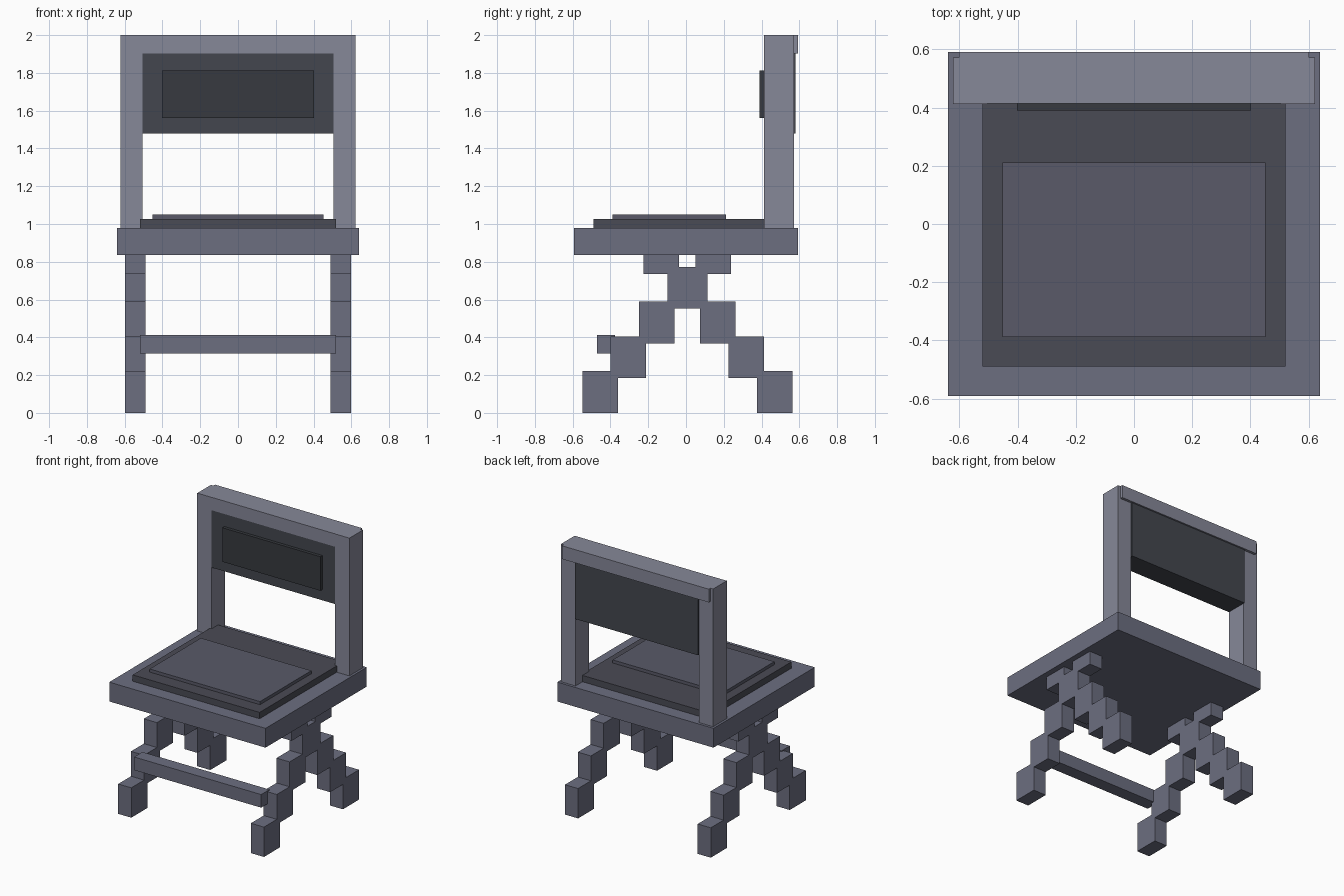
import bpy

if "Cube" in bpy.data.objects:
    bpy.data.objects.remove(bpy.data.objects["Cube"])


def material(name, rgb):
    m = bpy.data.materials.new(name)
    m.diffuse_color = (*rgb, 1)
    m.use_nodes = True
    m.node_tree.nodes["Principled BSDF"].inputs["Base Color"].default_value = m.diffuse_color
    return m


FRAME = material("frame_grey", (0.15, 0.156, 0.216))
BACK = material("back_grey", (0.24, 0.246, 0.314))
CUSHION = material("cushion_dark", (0.068, 0.07, 0.09))
SEAT_PAD = material("seat_pad_grey", (0.10, 0.102, 0.14))
PANEL = material("panel_dark", (0.056, 0.061, 0.077))
BACK_PAD = material("back_pad_dark", (0.038, 0.042, 0.05))


def box(name, x, y, z, mat):
    """Box from (min, max) ranges on each axis."""
    bpy.ops.mesh.primitive_cube_add(size=1, location=[sum(r) / 2 for r in (x, y, z)])
    ob = bpy.context.object
    ob.name = name
    ob.scale = [r[1] - r[0] for r in (x, y, z)]
    bpy.ops.object.transform_apply(location=True, rotation=False, scale=True)
    ob.data.materials.append(mat)
    return ob


# Seat slab with stepped cushion
box("seat", (-0.64, 0.64), (-0.592, 0.592), (0.837, 0.98), FRAME)
box("seat_cushion", (-0.52, 0.52), (-0.49, 0.49), (0.975, 1.027), CUSHION)
box("seat_pad", (-0.452, 0.452), (-0.388, 0.212), (1.02, 1.05), SEAT_PAD)

# Backrest: rail, panel and raised pad
box("back_top_rail", (-0.602, 0.602), (0.414, 0.592), (1.902, 2.0), BACK)
box("back_panel", (-0.505, 0.505), (0.414, 0.58), (1.48, 1.904), PANEL)
box("back_pad", (-0.402, 0.402), (0.39, 0.42), (1.56, 1.812), BACK_PAD)

# Posts and crossed stair-step legs on both sides
for side, s in (("left", -1), ("right", 1)):
    box(f"back_post_{side}", sorted((s * 0.505, s * 0.623)), (0.413, 0.572), (0.975, 2.0), BACK)
    leg_x = sorted((s * 0.49, s * 0.597))
    for leg, start, step in (("front", -0.549, 0.15), ("back", 0.375, -0.15)):
        for i in range(5):
            y, z = start + step * i, 0.184 * i
            box(f"{leg}_leg_{side}_{i + 1}", leg_x, (y, y + 0.188), (z, z + 0.221), FRAME)

# Front stretcher between the legs
box("front_stretcher", (-0.52, 0.52), (-0.472, -0.375), (0.315, 0.412), FRAME)
